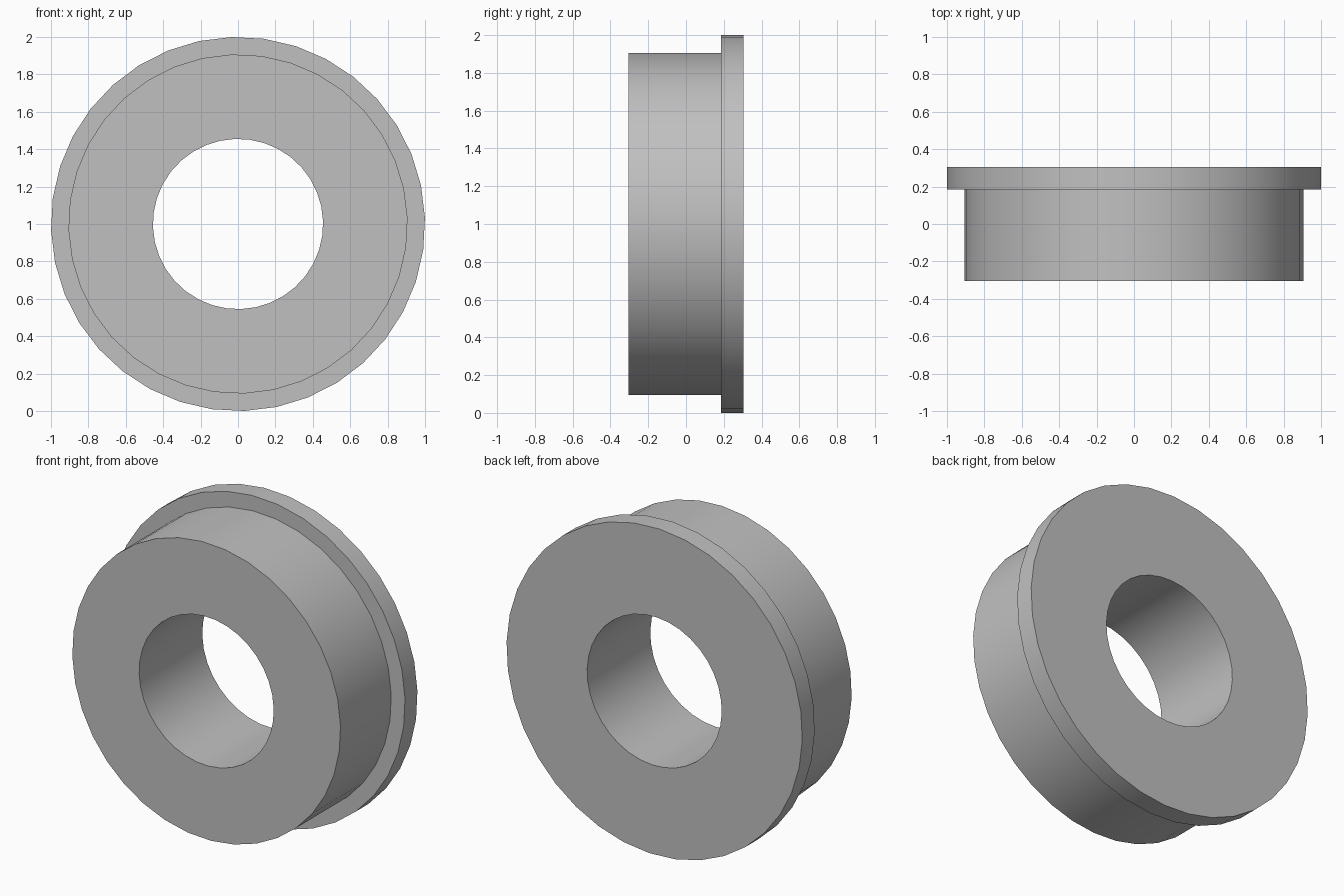
import bpy
import bmesh
import math
from mathutils import Matrix, Vector

default_cube = bpy.data.objects.get("Cube")
if default_cube:
    bpy.data.objects.remove(default_cube, do_unlink=True)

SIDES = 36
BORE, BODY, FLANGE = 0.455, 0.907, 1.0     # radii
FRONT, STEP, BACK = -0.305, 0.185, 0.305   # positions along the axis

# Plain grey metal
grey = bpy.data.materials.new("grey metal")
grey.use_nodes = True
colour = (0.53, 0.53, 0.53, 1)
grey.diffuse_color = colour
grey.node_tree.nodes["Principled BSDF"].inputs["Base Color"].default_value = colour

# Stepped cross-section: (radius, y) around the closed outline
profile = [(BORE, FRONT), (BODY, FRONT), (BODY, STEP),
           (FLANGE, STEP), (FLANGE, BACK), (BORE, BACK)]


def lathe(name, outline, sides, start):
    """Turn a closed outline around the y axis, centred at height 1."""
    bm = bmesh.new()
    rings = []
    for i in range(sides):
        turn = Matrix.Rotation(-start - math.tau * i / sides, 3, "Y")
        rings.append([bm.verts.new(turn @ Vector((r, y, 0)) + Vector((0, 0, 1)))
                      for r, y in outline])
    for i, ring in enumerate(rings):
        following = rings[(i + 1) % sides]
        for j in range(len(outline)):
            k = (j + 1) % len(outline)
            bm.faces.new((ring[j], ring[k], following[k], following[j]))
    bmesh.ops.recalc_face_normals(bm, faces=bm.faces)
    mesh = bpy.data.meshes.new(name)
    bm.to_mesh(mesh)
    bm.free()
    obj = bpy.data.objects.new(name, mesh)
    bpy.context.collection.objects.link(obj)
    return obj


# Bushing with a bore and a rear flange, turned as one solid
bushing = lathe("flanged_bushing", profile, SIDES, math.radians(2))
bushing.data.materials.append(grey)

# Smooth round walls, sharp rims
bpy.ops.object.select_all(action="DESELECT")
bushing.select_set(True)
bpy.context.view_layer.objects.active = bushing
bpy.ops.object.shade_smooth_by_angle(angle=math.radians(30))
